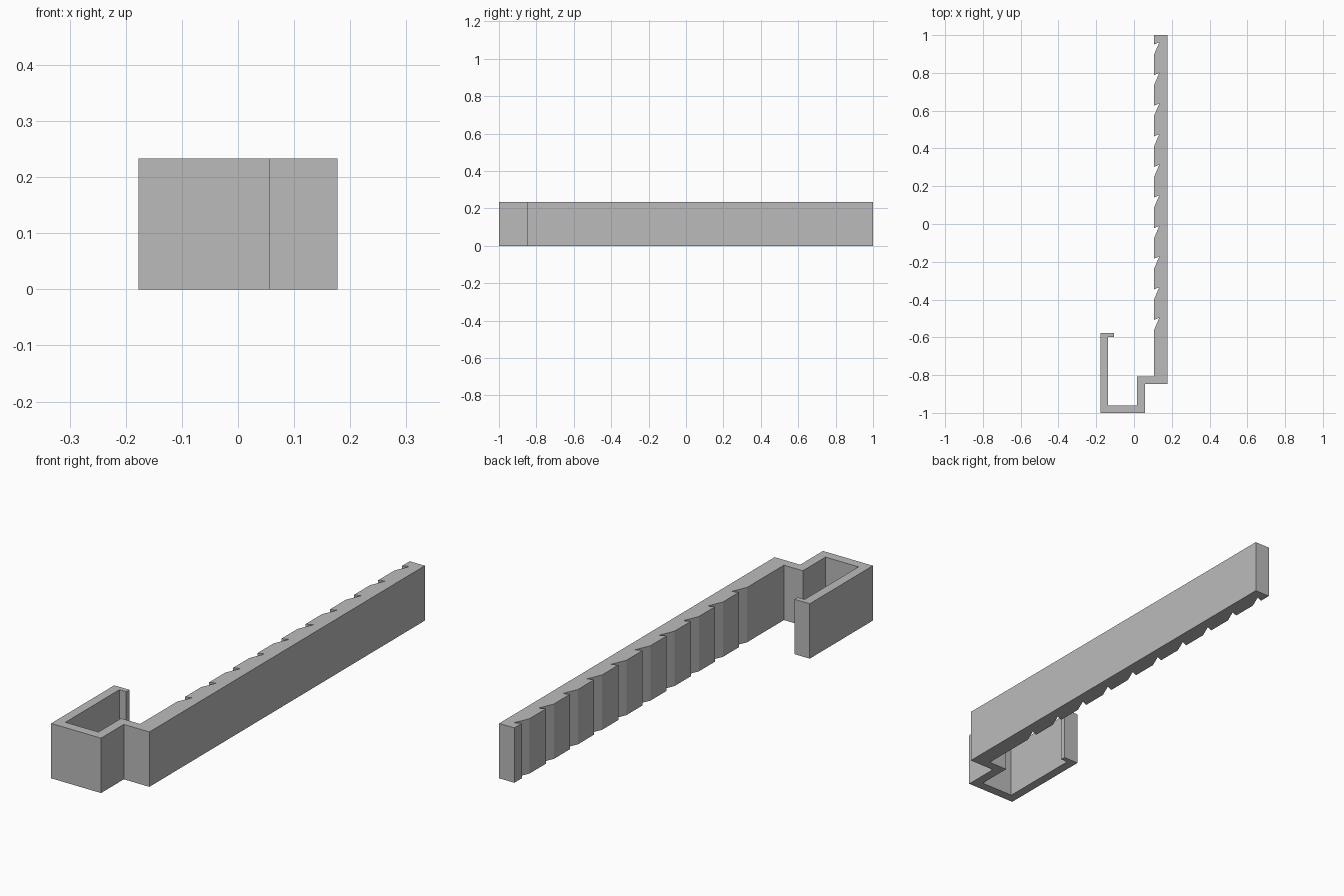
import bpy
import bmesh

HEIGHT = 0.233

cube = bpy.data.objects.get("Cube")
if cube:
    bpy.data.objects.remove(cube, do_unlink=True)

# Plain grey plastic
grey = bpy.data.materials.new("grey plastic")
grey.use_nodes = True
colour = (0.5, 0.5, 0.5, 1)
grey.diffuse_color = colour
grey.node_tree.nodes["Principled BSDF"].inputs["Base Color"].default_value = colour


def extrude_profile(name, points, height):
    """Raise a flat outline from the ground into a solid."""
    bm = bmesh.new()
    base = bm.faces.new([bm.verts.new((x, y, 0)) for x, y in points])
    raised = bmesh.ops.extrude_face_region(bm, geom=[base])["geom"]
    verts = [g for g in raised if isinstance(g, bmesh.types.BMVert)]
    bmesh.ops.translate(bm, verts=verts, vec=(0, 0, height))
    bmesh.ops.recalc_face_normals(bm, faces=bm.faces)
    mesh = bpy.data.meshes.new(name)
    bm.to_mesh(mesh)
    bm.free()
    mesh.materials.append(grey)
    obj = bpy.data.objects.new(name, mesh)
    bpy.context.collection.objects.link(obj)
    return obj


# Hook outline: lip, outer wall, floor, inner wall and step to the bar
outer_hook = [(-0.106, -0.598), (-0.106, -0.577), (-0.177, -0.577),
              (-0.177, -1), (0.057, -1), (0.057, -0.847), (0.177, -0.847)]
inner_hook = [(0.106, -0.808), (0.017, -0.808), (0.017, -0.96),
              (-0.138, -0.96), (-0.138, -0.598)]

# Bar outline with a row of ten barbed notches along its inner side
bar = [(0.177, 1), (0.106, 1)]
for i in range(10):
    y = 0.95 - 0.162 * i
    bar += [(0.106, y), (0.134, y + 0.012), (0.106, y - 0.053)]

extrude_profile("notched_hook_bar", outer_hook + bar + inner_hook, HEIGHT)
